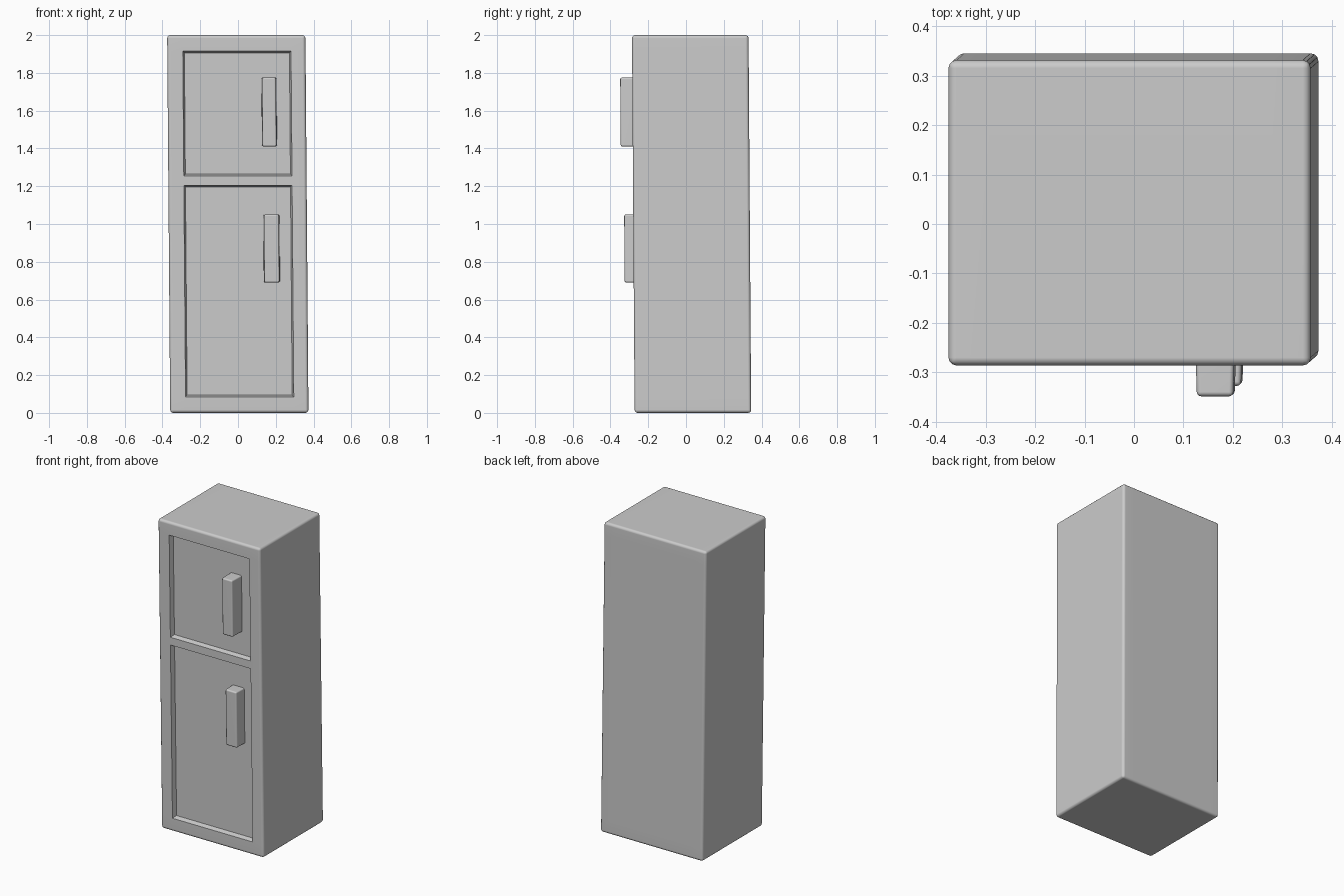
import bpy, bmesh

if "Cube" in bpy.data.objects:
    bpy.data.objects.remove(bpy.data.objects["Cube"])

enamel = bpy.data.materials.new("grey_enamel")
enamel.diffuse_color = (0.6, 0.6, 0.6, 1)
enamel.use_nodes = True
enamel.node_tree.nodes["Principled BSDF"].inputs["Base Color"].default_value = enamel.diffuse_color


def lean(bm):
    # the whole cabinet leans slightly left and forward
    for v in bm.verts:
        h = v.co.z - 1
        v.co.x -= 0.008 * h
        v.co.y -= 0.007 * h


def finish(bm, name):
    bmesh.ops.recalc_face_normals(bm, faces=bm.faces)
    mesh = bpy.data.meshes.new(name)
    bm.to_mesh(mesh)
    bm.free()
    mesh.materials.append(enamel)
    obj = bpy.data.objects.new(name, mesh)
    bpy.context.collection.objects.link(obj)
    bpy.ops.object.select_all(action='DESELECT')
    obj.select_set(True)
    bpy.context.view_layer.objects.active = obj
    bpy.ops.object.shade_smooth_by_angle(angle=0.7)
    obj.modifiers.new("even_shading", 'WEIGHTED_NORMAL').keep_sharp = True
    return obj


# Cabinet: front frame grid pulled back into a box, with rounded outer edges
FRONT, BACK = -0.279, 0.338
xs = [-0.367, -0.285, 0.288, 0.365]
zs = [0, 0.085, 1.205, 1.255, 1.915, 2]
bm = bmesh.new()
grid = [[bm.verts.new((x, FRONT, z)) for x in xs] for z in zs]
front = [bm.faces.new((grid[j][i], grid[j][i + 1], grid[j + 1][i + 1], grid[j + 1][i]))
         for j in range(5) for i in range(3)]
back = bmesh.ops.extrude_face_region(bm, geom=front, use_keep_orig=True)["geom"]
for v in back:
    if isinstance(v, bmesh.types.BMVert):
        v.co.y = BACK
bmesh.ops.recalc_face_normals(bm, faces=bm.faces)
bm.normal_update()
outer = [e for e in bm.edges if len(e.link_faces) == 2 and e.calc_face_angle() > 1]
bmesh.ops.bevel(bm, geom=outer, offset=0.016, segments=3, profile=0.5, affect='EDGES')
bm.normal_update()

# Door panels: two recessed fields with sloping rims
for z in (0.6, 1.6):
    door = [f for f in bm.faces if f.normal.y < -0.99 and f.calc_area() > 0.3
            and abs(f.calc_center_median().z - z) < 0.2]
    bmesh.ops.inset_individual(bm, faces=door, thickness=0.012, depth=-0.03)
lean(bm)
finish(bm, "cabinet")


# Handles: upright bars, narrower towards the front
def handle(name, x0, x1, z0, z1, y_front):
    bm = bmesh.new()
    bmesh.ops.create_cube(bm, size=1)
    for v in bm.verts:
        at_front = v.co.y < 0
        v.co.x = (x0 + x1) / 2 + v.co.x * (x1 - x0) * (0.92 if at_front else 1)
        v.co.z = z0 if v.co.z < 0 else z1
        v.co.y = y_front if at_front else -0.24
    bmesh.ops.bevel(bm, geom=list(bm.edges), offset=0.009, segments=3,
                    profile=0.5, affect='EDGES')
    lean(bm)
    finish(bm, name)


handle("upper_handle", 0.13, 0.21, 1.41, 1.775, -0.343)
handle("lower_handle", 0.134, 0.22, 0.69, 1.05, -0.327)
